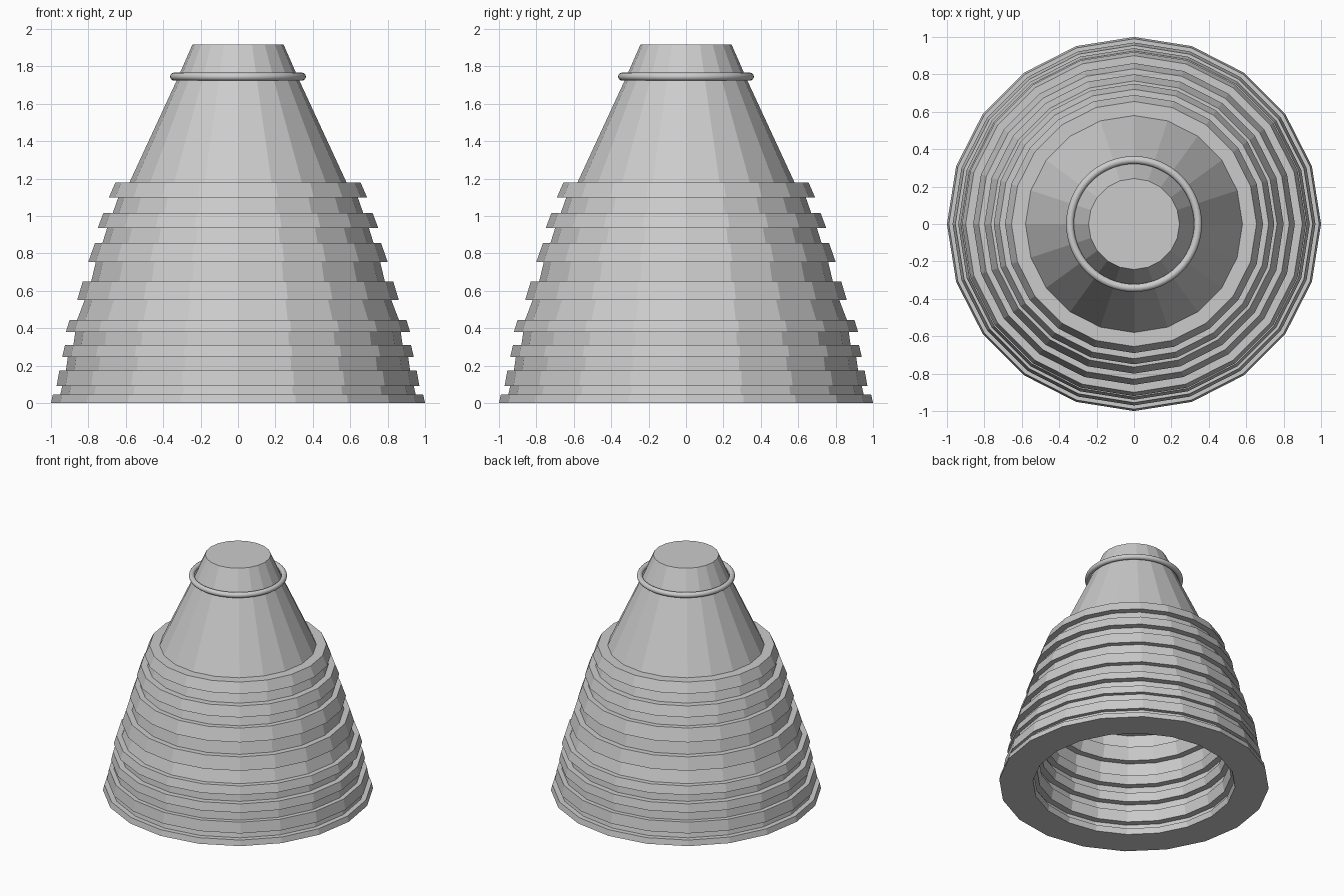
import bpy, bmesh
from math import cos, sin, tau

if "Cube" in bpy.data.objects:
    bpy.data.objects.remove(bpy.data.objects["Cube"])

SIDES = 20
WALL = 0.25

# raised bands: bottom z, top z, bottom radius, top radius
BANDS = [
    (0.00, 0.045, 1.00, 0.99), (0.09, 0.175, 0.97, 0.955),
    (0.245, 0.31, 0.94, 0.925), (0.38, 0.445, 0.92, 0.90),
    (0.55, 0.65, 0.86, 0.83), (0.755, 0.855, 0.80, 0.765),
    (0.935, 1.015, 0.75, 0.72), (1.10, 1.18, 0.69, 0.655),
]
# recessed body radius above each band: just over the band, just under the next
GAPS = [(0.95, 0.94), (0.92, 0.91), (0.88, 0.87), (0.86, 0.82),
        (0.785, 0.76), (0.725, 0.70), (0.67, 0.64), (0.58, None)]


def lathe(name, profile, sides):
    """Spin a closed-off (radius, z) profile; ends are capped when radius > 0."""
    bm = bmesh.new()
    rings = [[bm.verts.new((r * cos(tau * i / sides), r * sin(tau * i / sides), z))
              for i in range(sides)] for r, z in profile]
    for a, b in zip(rings, rings[1:]):
        for i in range(sides):
            j = (i + 1) % sides
            bm.faces.new((a[i], a[j], b[j], b[i]))
    bm.faces.new(rings[0])
    bm.faces.new(rings[-1])
    bmesh.ops.recalc_face_normals(bm, faces=bm.faces)
    me = bpy.data.meshes.new(name)
    bm.to_mesh(me)
    bm.free()
    ob = bpy.data.objects.new(name, me)
    bpy.context.collection.objects.link(ob)
    return ob


# stepped cone: outer wall going up, and a hollow that mirrors the steps
outer, inner = [], []
for k, ((z0, z1, r0, r1), (ga, gb)) in enumerate(zip(BANDS, GAPS)):
    outer += [(r0, z0), (r1, z1), (ga, z1)]
    inner += [(r0 - WALL, z0), (r1 - WALL, z1)]
    if gb:
        nz, nr = BANDS[k + 1][0], BANDS[k + 1][2]
        outer.append((gb, nz))
        inner += [(r1 - WALL + 0.025, z1), (nr - WALL + 0.05, nz)]
outer += [(0.33, 1.72), (0.243, 1.918)]
inner += [(0.36, 1.18), (0.06, 1.70)]
lathe("stepped_cone", inner[::-1] + outer, SIDES)

# smooth collar near the tip
bpy.ops.mesh.primitive_torus_add(major_radius=0.342, minor_radius=0.021,
                                 major_segments=64, minor_segments=16,
                                 location=(0, 0, 1.745))
collar = bpy.context.object
collar.name = "collar_ring"
bpy.ops.object.shade_smooth()
